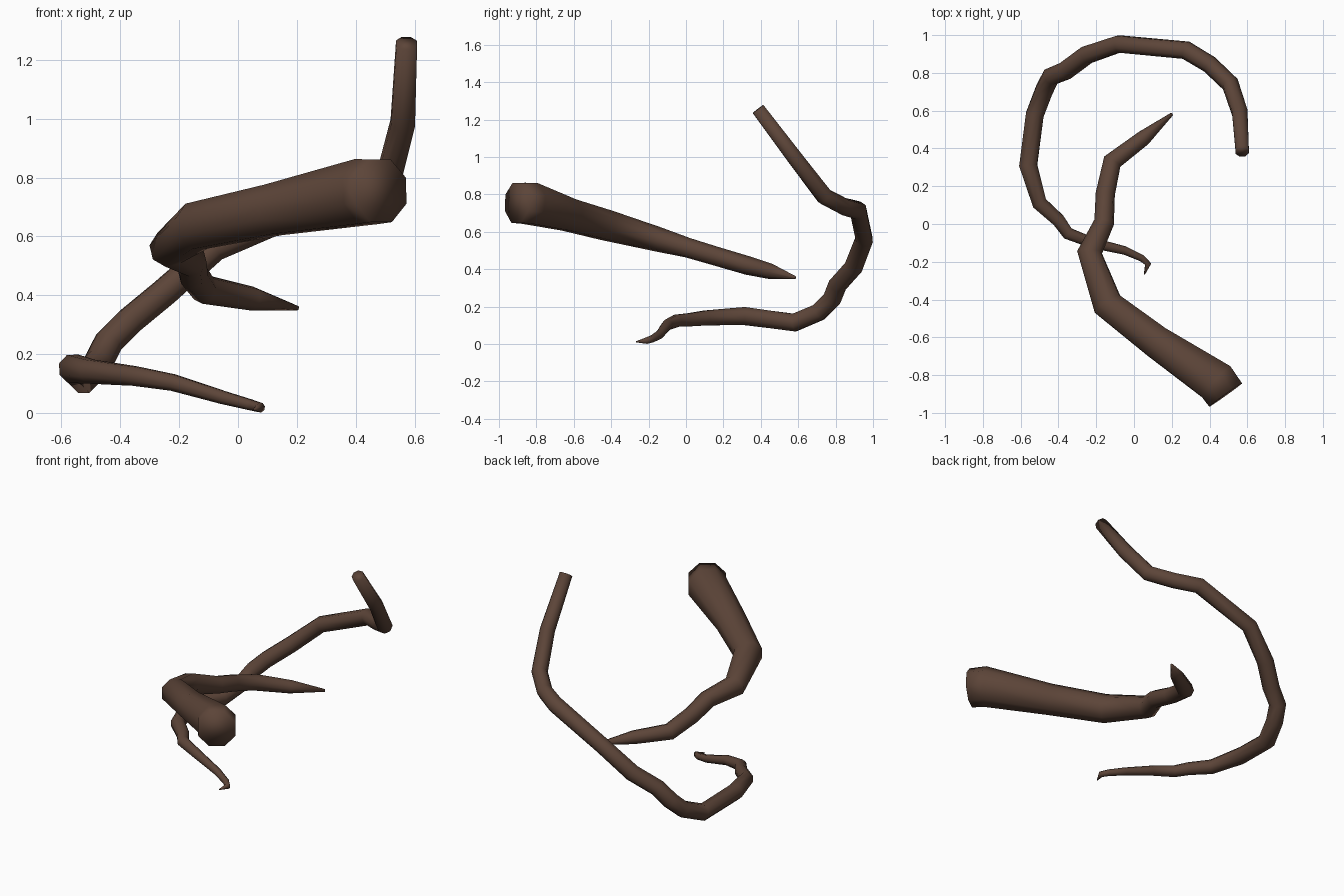
import bpy, bmesh, math
from mathutils import Vector

bark = bpy.data.materials.new("dark brown bark")
bark.diffuse_color = (0.108, 0.059, 0.040, 1.0)
SIDES = 8


def tapered_branch(name, points):
    """Sweep an eight-sided ring along (x, y, z, radius) points."""
    bm = bmesh.new()
    pos = [Vector(p[:3]) for p in points]
    rings, side = [], None
    last = len(pos) - 1
    for i, p in enumerate(pos):
        into = (p - pos[max(i - 1, 0)]).normalized()
        out = (pos[min(i + 1, last)] - p).normalized()
        tangent = (into + out).normalized()
        ref = side if side else tangent.cross(Vector((0, 0, 1)))
        side = (ref - tangent * ref.dot(tangent)).normalized()
        up = tangent.cross(side)
        r = points[i][3]
        ring = []
        for k in range(SIDES):
            a = math.tau * (k + 0.5) / SIDES
            ring.append(bm.verts.new(p + (side * math.cos(a) + up * math.sin(a)) * r * 1.03))
        rings.append(ring)
    for a, b in zip(rings, rings[1:]):
        for k in range(SIDES):
            n = (k + 1) % SIDES
            bm.faces.new((a[k], a[n], b[n], b[k]))
    # closed ends
    bm.faces.new(rings[0][::-1])
    bm.faces.new(rings[-1])
    bmesh.ops.recalc_face_normals(bm, faces=bm.faces)
    for f in bm.faces:
        f.smooth = True
    mesh = bpy.data.meshes.new(name)
    bm.to_mesh(mesh)
    bm.free()
    mesh.materials.append(bark)
    obj = bpy.data.objects.new(name, mesh)
    bpy.context.collection.objects.link(obj)
    return obj


# thick root, from its blunt end to its point
tapered_branch("thick_root", [
    (0.485, -0.905, 0.755, 0.112), (0.435, -0.835, 0.752, 0.116),
    (0.12, -0.625, 0.69, 0.090), (-0.14, -0.425, 0.635, 0.083),
    (-0.235, -0.15, 0.56, 0.065), (-0.158, 0.01, 0.515, 0.052),
    (-0.152, 0.16, 0.47, 0.050), (-0.115, 0.33, 0.42, 0.049),
    (0.05, 0.455, 0.388, 0.040), (0.202, 0.583, 0.356, 0.008),
])

# long curling root, from its top end to the hooked tip
tapered_branch("curling_root", [
    (0.573, 0.385, 1.257, 0.037), (0.56, 0.59, 0.985, 0.043),
    (0.51, 0.74, 0.79, 0.046), (0.40, 0.845, 0.735, 0.046),
    (0.275, 0.92, 0.715, 0.048), (-0.08, 0.953, 0.56, 0.047),
    (-0.25, 0.895, 0.41, 0.049), (-0.365, 0.81, 0.315, 0.049),
    (-0.44, 0.78, 0.24, 0.049), (-0.475, 0.71, 0.17, 0.049),
    (-0.525, 0.58, 0.115, 0.050), (-0.56, 0.31, 0.15, 0.050),
    (-0.50, 0.11, 0.14, 0.042), (-0.40, 0.02, 0.13, 0.037),
    (-0.35, -0.05, 0.125, 0.034), (-0.22, -0.10, 0.103, 0.029),
    (-0.05, -0.14, 0.052, 0.023), (0.04, -0.18, 0.028, 0.019),
    (0.075, -0.212, 0.018, 0.017), (0.055, -0.267, 0.012, 0.003),
])
